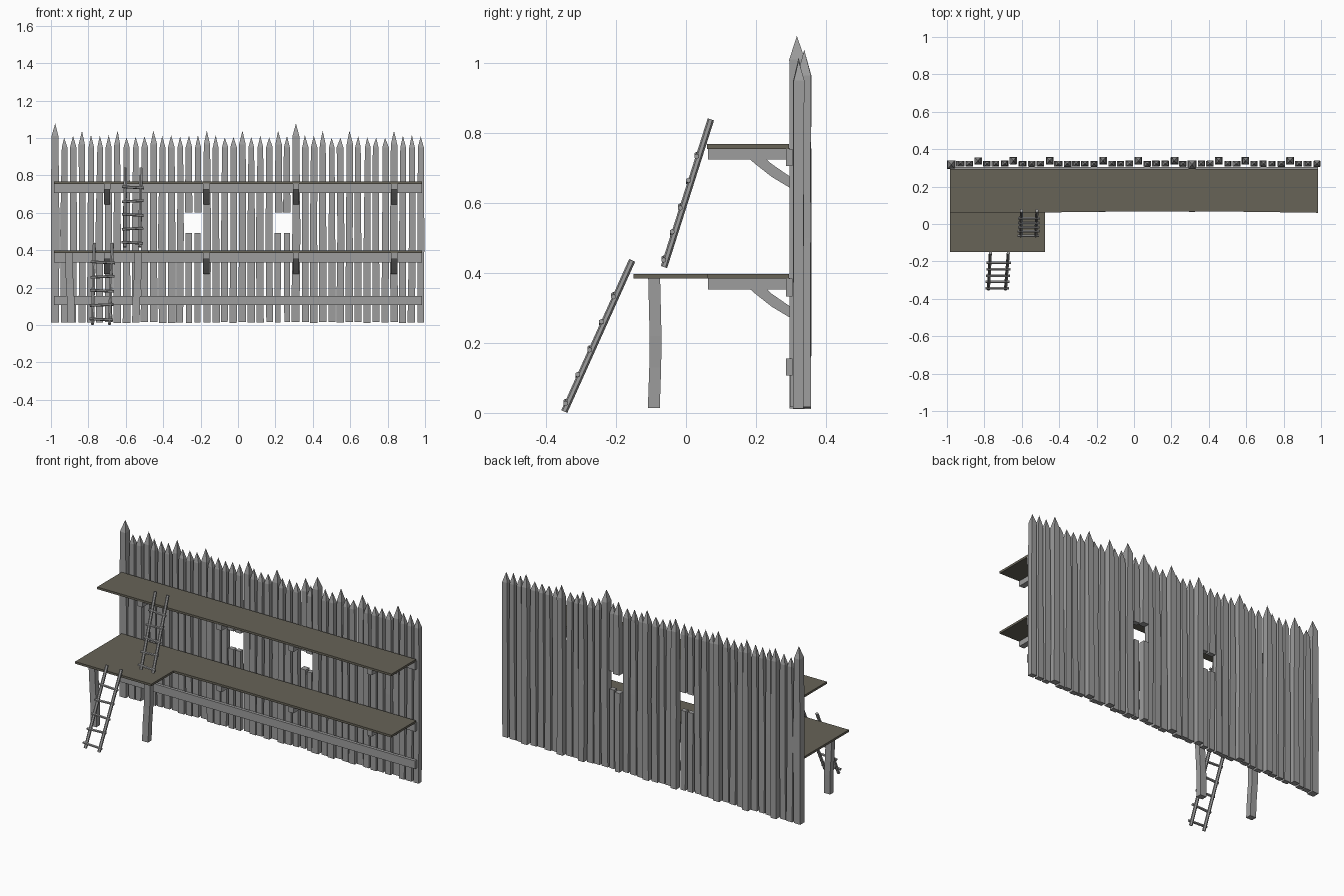
import bpy, bmesh, random
from mathutils import Vector

if "Cube" in bpy.data.objects:
    bpy.data.objects.remove(bpy.data.objects["Cube"])

random.seed(4)


def material(name, rgb):
    m = bpy.data.materials.new(name)
    m.diffuse_color = (*rgb, 1)
    m.use_nodes = True
    m.node_tree.nodes["Principled BSDF"].inputs["Base Color"].default_value = m.diffuse_color
    return m


GREY = material("weathered grey wood", (0.34, 0.34, 0.34))
BROWN = material("brown deck wood", (0.135, 0.125, 0.096))


def finish(bm, name, mat):
    bmesh.ops.recalc_face_normals(bm, faces=bm.faces)
    me = bpy.data.meshes.new(name)
    bm.to_mesh(me)
    bm.free()
    me.materials.append(mat)
    ob = bpy.data.objects.new(name, me)
    bpy.context.collection.objects.link(ob)
    return ob


def box(bm, x0, x1, y0, y1, z0, z1):
    vs = bmesh.ops.create_cube(bm, size=1)["verts"]
    for v in vs:
        v.co = Vector((x1 if v.co.x > 0 else x0, y1 if v.co.y > 0 else y0,
                       z1 if v.co.z > 0 else z0))


def post(bm, rings, tip=None):
    """Square post through (x, y, z, width, depth) rings, with optional point."""
    prev = None
    for x, y, z, w, d in rings:
        ring = [bm.verts.new((x + sx * w / 2, y + sy * d / 2, z))
                for sx, sy in ((-1, -1), (1, -1), (1, 1), (-1, 1))]
        if prev is None:
            bm.faces.new(ring[::-1])
        else:
            for i in range(4):
                bm.faces.new((prev[i], prev[(i + 1) % 4], ring[(i + 1) % 4], ring[i]))
        prev = ring
    if tip:
        t = bm.verts.new(tip)
        for i in range(4):
            bm.faces.new((prev[i], prev[(i + 1) % 4], t))
    else:
        bm.faces.new(prev)


def extrude_profile(bm, pts, offset):
    f = bm.faces.new([bm.verts.new(p) for p in pts])
    r = bmesh.ops.extrude_face_region(bm, geom=[f], use_keep_orig=True)
    for v in r["geom"]:
        if isinstance(v, bmesh.types.BMVert):
            v.co += Vector(offset)


def bar(bm, a, b, r, sides=6):
    """Round or square pole between two points."""
    a, b = Vector(a), Vector(b)
    d = b - a
    vs = bmesh.ops.create_cone(bm, cap_ends=True, segments=sides, radius1=r,
                               radius2=r, depth=d.length)["verts"]
    q = d.to_track_quat('Z', 'Y')
    for v in vs:
        v.co = q @ v.co + (a + b) / 2


# Palisade stakes: two tall ones, some set back, four cut for the openings
bm = bmesh.new()
for i in range(42):
    x = -0.977 + i * 1.954 / 41
    y, w, d, top, sh = 0.322, 0.038, 0.029, 1.008, 0.95
    if i in (0, 27):
        y, w, d, top, sh = 0.317, 0.045, 0.044, 1.078, 1.01
    elif i in (3, 7, 11, 17, 21, 25, 30, 33, 38):
        y, w, d, top, sh = 0.338, 0.039, 0.038, 1.038, 0.965
    else:
        top += random.uniform(-0.008, 0.008)
    jit = lambda: random.uniform(-0.003, 0.003)
    ring = lambda z, k=1.0: (x + jit(), y + jit() / 2, z, w * k + jit(), d + jit() / 2)
    foot = 0.014 + jit()
    if i in (15, 16, 25, 26):
        post(bm, [ring(foot, 0.85), ring(0.492, 0.85)])
        post(bm, [ring(0.602), ring(sh, 0.85)], (x, y, top))
    else:
        post(bm, [ring(foot), ring(0.5), ring(sh, 0.85)], (x, y, top))
finish(bm, "palisade_stakes", GREY)

# Horizontal rails on the inner face
bm = bmesh.new()
for z0, z1 in ((0.107, 0.156), (0.333, 0.384), (0.706, 0.755)):
    box(bm, -0.985, 0.985, 0.286, 0.304, z0, z1)
finish(bm, "wall_rails", GREY)

# Walkway beams and curved braces
beams, braces = bmesh.new(), bmesh.new()
profile = [(0.148, 0.755), (0.20, 0.755), (0.243, 0.713), (0.298, 0.675),
           (0.298, 0.643), (0.246, 0.674), (0.20, 0.710)]
for x in (-0.70, -0.17, 0.31, 0.835):
    for dz in (0, -0.371):
        box(beams, x - 0.017, x + 0.017, 0.063, 0.297, 0.724 + dz, 0.757 + dz)
        extrude_profile(braces, [(x - 0.0165, y, z + dz) for y, z in profile],
                        (0.033, 0, 0))
finish(beams, "walkway_beams", GREY)
finish(braces, "walkway_braces", GREY)

# Decks: upper walkway, lower walkway with wide landing
edge = [(0.985, 0.295), (0.985, 0.06), (0.55, 0.066), (0, 0.068)]
upper = edge + [(-0.45, 0.062), (-0.985, 0.06), (-0.985, 0.295)]
lower = edge + [(-0.475, 0.062), (-0.475, -0.15), (-0.985, -0.15), (-0.985, 0.295)]
for name, pts, z in (("upper_deck", upper, 0.755), ("lower_deck", lower, 0.384)):
    bm = bmesh.new()
    extrude_profile(bm, [(x, y, z) for x, y in pts], (0, 0, 0.013))
    finish(bm, name, BROWN)

# Slightly bent legs under the landing
bm = bmesh.new()
for x, s in ((-0.90, 1), (-0.538, -1)):
    post(bm, [(x + s * dx, y, z, 0.04, 0.034) for dx, y, z in
              ((0.008, -0.092, 0.014), (0.006, -0.088, 0.13),
               (0.0, -0.087, 0.22), (-0.005, -0.091, 0.385))])
finish(bm, "landing_legs", GREY)


# Ladders: two poles with five rungs lashed on the front
def ladder(name, left, right, y0, z0, y1, z1, rung_z):
    bm = bmesh.new()
    for xb, xt in (left, right):
        bar(bm, (xb, y0, z0), (xt, y1, z1), 0.0095)
    for k, z in enumerate(rung_z):
        t = (z - z0) / (z1 - z0)
        y = y0 + t * (y1 - y0) - 0.008
        xl = left[0] + t * (left[1] - left[0]) - 0.017
        xr = right[0] + t * (right[1] - right[0]) + 0.017
        tilt = 0.003 * (-1) ** k
        bar(bm, (xl, y, z + tilt), (xr, y, z - tilt), 0.0075)
    finish(bm, name, GREY)


ladder("lower_ladder", (-0.778, -0.768), (-0.687, -0.672), -0.348, 0.004,
       -0.154, 0.436, (0.03, 0.107, 0.183, 0.258, 0.335))
ladder("upper_ladder", (-0.605, -0.602), (-0.525, -0.519), -0.063, 0.417,
       0.071, 0.839, (0.44, 0.515, 0.589, 0.662, 0.736))
